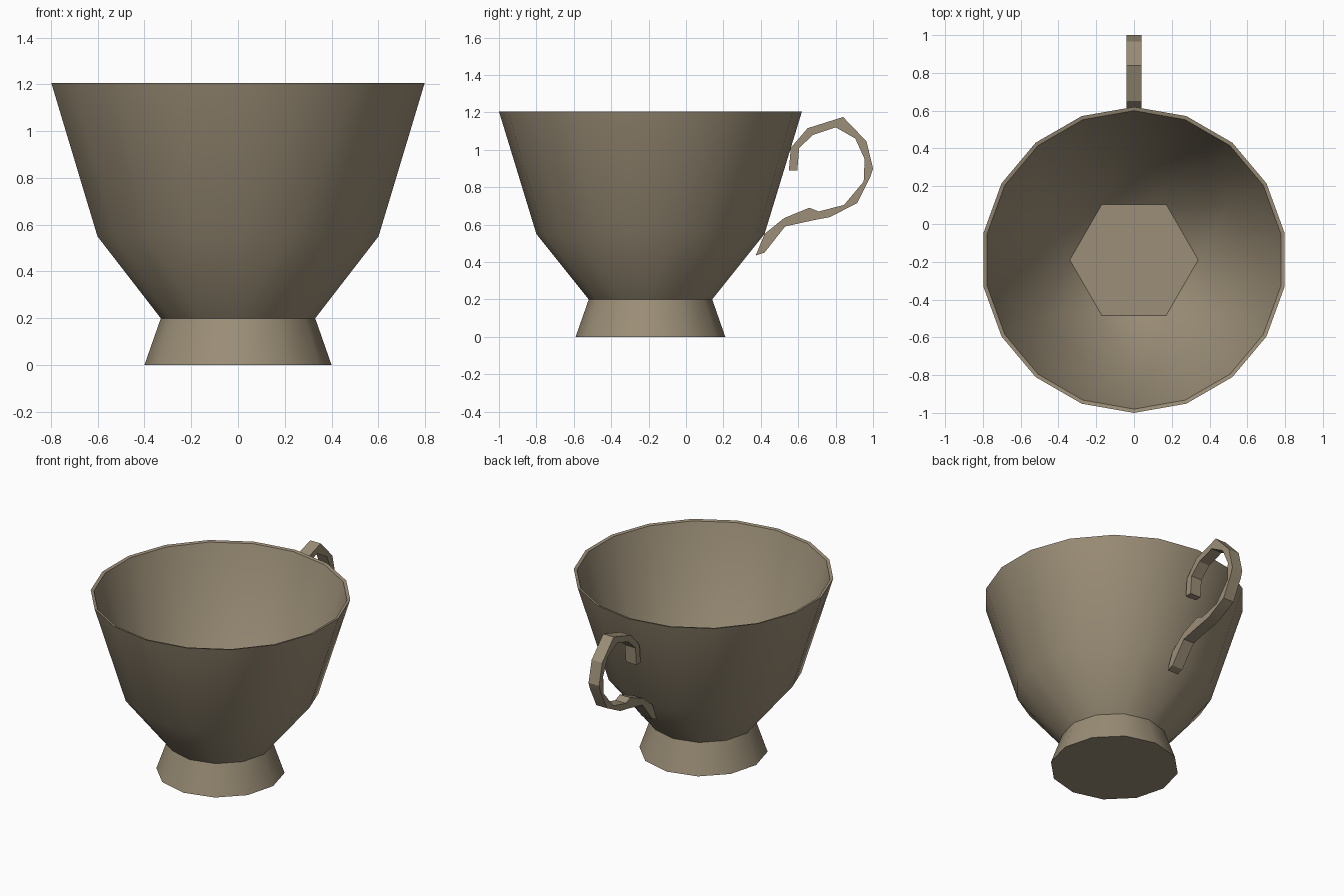
import bpy, bmesh, math

if "Cube" in bpy.data.objects:
    bpy.data.objects.remove(bpy.data.objects["Cube"])

mat = bpy.data.materials.new("warm taupe clay")
mat.diffuse_color = (0.33, 0.272, 0.185, 1)
mat.use_nodes = True
mat.node_tree.nodes["Principled BSDF"].inputs["Base Color"].default_value = mat.diffuse_color
CY = -0.19  # centre of the bowl


def finish(bm, name, angle):
    bmesh.ops.recalc_face_normals(bm, faces=bm.faces)
    me = bpy.data.meshes.new(name)
    bm.to_mesh(me)
    bm.free()
    me.materials.append(mat)
    ob = bpy.data.objects.new(name, me)
    bpy.context.collection.objects.link(ob)
    bpy.context.view_layer.objects.active = ob
    ob.select_set(True)
    bpy.ops.object.shade_smooth_by_angle(angle=math.radians(angle))
    ob.select_set(False)
    return ob


def ring(bm, n, r, z, start):
    vs = [bm.verts.new((r * math.cos(math.radians(start) + math.tau * i / n),
                        CY + r * math.sin(math.radians(start) + math.tau * i / n), z))
          for i in range(n)]
    return vs, [bm.edges.new((vs[i], vs[(i + 1) % n])) for i in range(n)]


# Cup: foot, collar, belt, rim, then down the inside to a six-sided floor
bm = bmesh.new()
profile = [(12, 0.40, 0.0, 0), (12, 0.33, 0.20, 0), (18, 0.61, 0.55, 10),
           (18, 0.81, 1.205, 10), (18, 0.79, 1.20, 10), (18, 0.59, 0.56, 10),
           (6, 0.34, 0.225, 0)]
rings = [ring(bm, *p) for p in profile]
for a, b in zip(rings, rings[1:]):
    bmesh.ops.bridge_loops(bm, edges=a[1] + b[1])
bm.faces.new(rings[0][0])
bm.faces.new(rings[-1][0])
finish(bm, "cup", 35)

# Handle: flat strip, (outer y, z, inner y, z) along its curl
strip = [(0.55, 0.89, 0.595, 0.89), (0.56, 1.01, 0.605, 1.01),
         (0.65, 1.115, 0.68, 1.08), (0.84, 1.175, 0.80, 1.12),
         (0.965, 1.045, 0.905, 1.06), (1.0, 0.90, 0.955, 0.95),
         (0.985, 0.855, 0.95, 0.83), (0.915, 0.715, 0.845, 0.705),
         (0.77, 0.64, 0.71, 0.67), (0.69, 0.625, 0.66, 0.69),
         (0.53, 0.59, 0.525, 0.635), (0.42, 0.45, 0.42, 0.55),
         (0.375, 0.435, 0.375, 0.44)]
bm = bmesh.new()
W = 0.04
loops = [[bm.verts.new(c) for c in ((-W, a, b), (W, a, b), (W, c, d), (-W, c, d))]
         for a, b, c, d in strip]
for p, q in zip(loops, loops[1:]):
    for i in range(4):
        j = (i + 1) % 4
        bm.faces.new((p[i], p[j], q[j], q[i]))
bm.faces.new(loops[0])
bm.faces.new(loops[-1])
finish(bm, "handle", 20)
